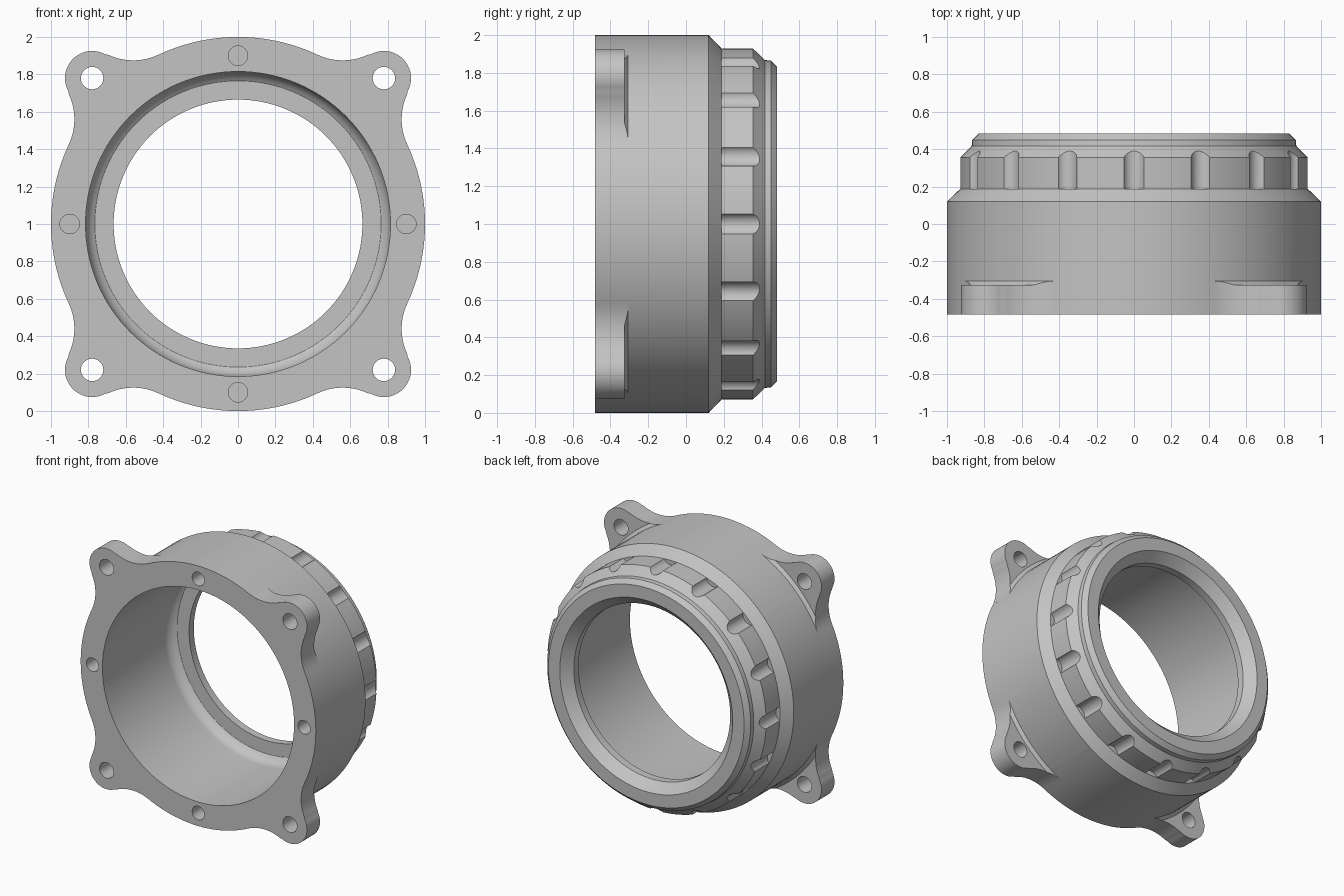
import bpy, bmesh
from math import sin, cos, pi, radians, atan2, hypot
from mathutils import Vector

cube = bpy.data.objects.get("Cube")
if cube:
    bpy.data.objects.remove(cube, do_unlink=True)

FRONT, BACK = -0.483, 0.483
LUG_BACK = -0.325
LUG_POS, LUG_R, NECK_R = 0.78, 0.145, 0.317

grey = bpy.data.materials.new("machined grey")
grey.use_nodes = True
grey.diffuse_color = (0.55, 0.55, 0.55, 1)
grey.node_tree.nodes["Principled BSDF"].inputs["Base Color"].default_value = grey.diffuse_color


def make_object(name, bm):
    bmesh.ops.recalc_face_normals(bm, faces=bm.faces[:])
    mesh = bpy.data.meshes.new(name)
    bm.to_mesh(mesh)
    bm.free()
    mesh.materials.append(grey)
    obj = bpy.data.objects.new(name, mesh)
    bpy.context.collection.objects.link(obj)
    return obj


def arc(cx, cz, r, a0, a1, n):
    """Points on an arc, angles in radians, both ends included."""
    return [(cx + r * cos(a0 + (a1 - a0) * i / n), cz + r * sin(a0 + (a1 - a0) * i / n))
            for i in range(n + 1)]


def revolve(bm, profile, n=128):
    """Closed (radius, y) profile turned about the y axis at height 1."""
    rings = [[bm.verts.new((r * cos(2 * pi * i / n), y, 1 + r * sin(2 * pi * i / n)))
              for r, y in profile] for i in range(n)]
    m = len(profile)
    for i in range(n):
        a, b = rings[i], rings[(i + 1) % n]
        for j in range(m):
            k = (j + 1) % m
            bm.faces.new((a[j], b[j], b[k], a[k]))


def prism(bm, outline, y0, y1):
    """Outline in x, z (about the ring axis) pushed from y0 to y1."""
    near = [bm.verts.new((x, y0, 1 + z)) for x, z in outline]
    far = [bm.verts.new((x, y1, 1 + z)) for x, z in outline]
    bm.faces.new(near)
    bm.faces.new(far[::-1])
    n = len(outline)
    for i in range(n):
        k = (i + 1) % n
        bm.faces.new((near[i], near[k], far[k], far[i]))


def rod(bm, x, z, r, y0, y1, n=32):
    prism(bm, arc(x, z, r, 0, 2 * pi, n)[:-1], y0, y1)


def boolean(target, tool, operation):
    mod = target.modifiers.new(operation.lower(), 'BOOLEAN')
    mod.operation, mod.object, mod.solver = operation, tool, 'EXACT'
    bpy.context.view_layer.objects.active = target
    bpy.ops.object.modifier_apply(modifier=mod.name)
    bpy.data.objects.remove(tool, do_unlink=True)


# Main ring: stepped outside, bore with a rounded floor, bevelled rear lip
fillet = [(0.715 + 0.1 * cos(radians(a)), 0.268 + 0.1 * sin(radians(a)))
          for a in range(0, 61, 10)]
profile = [(1, FRONT), (1, 0.12), (0.93, 0.187), (0.93, 0.355), (0.868, 0.417),
           (0.865, 0.45), (0.832, BACK), (0.735, BACK), (0.665, 0.413),
           (0.665, 0.355)] + fillet[::-1] + [(0.815, FRONT)]
bm = bmesh.new()
revolve(bm, profile)
housing = make_object("bearing_housing", bm)

# One lug outline: neck arc, round end, neck arc, then back inside the ring wall
cx, cz = 0.56, 0.875 + NECK_R
to_ring = atan2(-cz, -cx)
to_lug = atan2(LUG_POS - cz, LUG_POS - cx)
neck = arc(cx, cz, NECK_R, to_ring, to_lug, 16)
end = atan2(cz - LUG_POS, cx - LUG_POS)
tip = arc(LUG_POS, LUG_POS, LUG_R, end, pi / 2 - end, 28)
mirrored_neck = [(z, x) for x, z in neck[::-1]]
start = atan2(cz, cx)
inside = arc(0, 0, 0.92, pi / 2 - start, start, 12)
lug_outline = neck[:-1] + tip + mirrored_neck[1:] + inside

bm = bmesh.new()
for sx in (-1, 1):
    for sz in (-1, 1):
        prism(bm, [(sx * x, sz * z) for x, z in lug_outline], FRONT, -0.3)
lugs = make_object("mounting_lugs", bm)

# Trim the lug backs, leaving a small slope against the ring
bm = bmesh.new()
revolve(bm, [(1.025, LUG_BACK), (1.5, LUG_BACK), (1.5, -0.2), (0.999, -0.2), (0.999, -0.305)])
boolean(lugs, make_object("lug_trim", bm), 'DIFFERENCE')
boolean(housing, lugs, 'UNION')

# Bolt holes, blind pin holes and the grip notches
bm = bmesh.new()
for i in range(4):
    a = i * pi / 2
    d = LUG_POS * 2 ** 0.5
    rod(bm, d * cos(a + pi / 4), d * sin(a + pi / 4), 0.06, -0.6, -0.2)
    rod(bm, 0.9 * cos(a), 0.9 * sin(a), 0.052, -0.6, -0.33)
for i in range(16):
    a = i * pi / 8
    rod(bm, 0.955 * cos(a), 0.955 * sin(a), 0.06, 0.187, 0.6)
boolean(housing, make_object("hole_cutters", bm), 'DIFFERENCE')

# Smooth shading with crisp machined edges
bpy.ops.object.select_all(action='DESELECT')
housing.select_set(True)
bpy.context.view_layer.objects.active = housing
bpy.ops.object.shade_smooth_by_angle(angle=radians(30))
